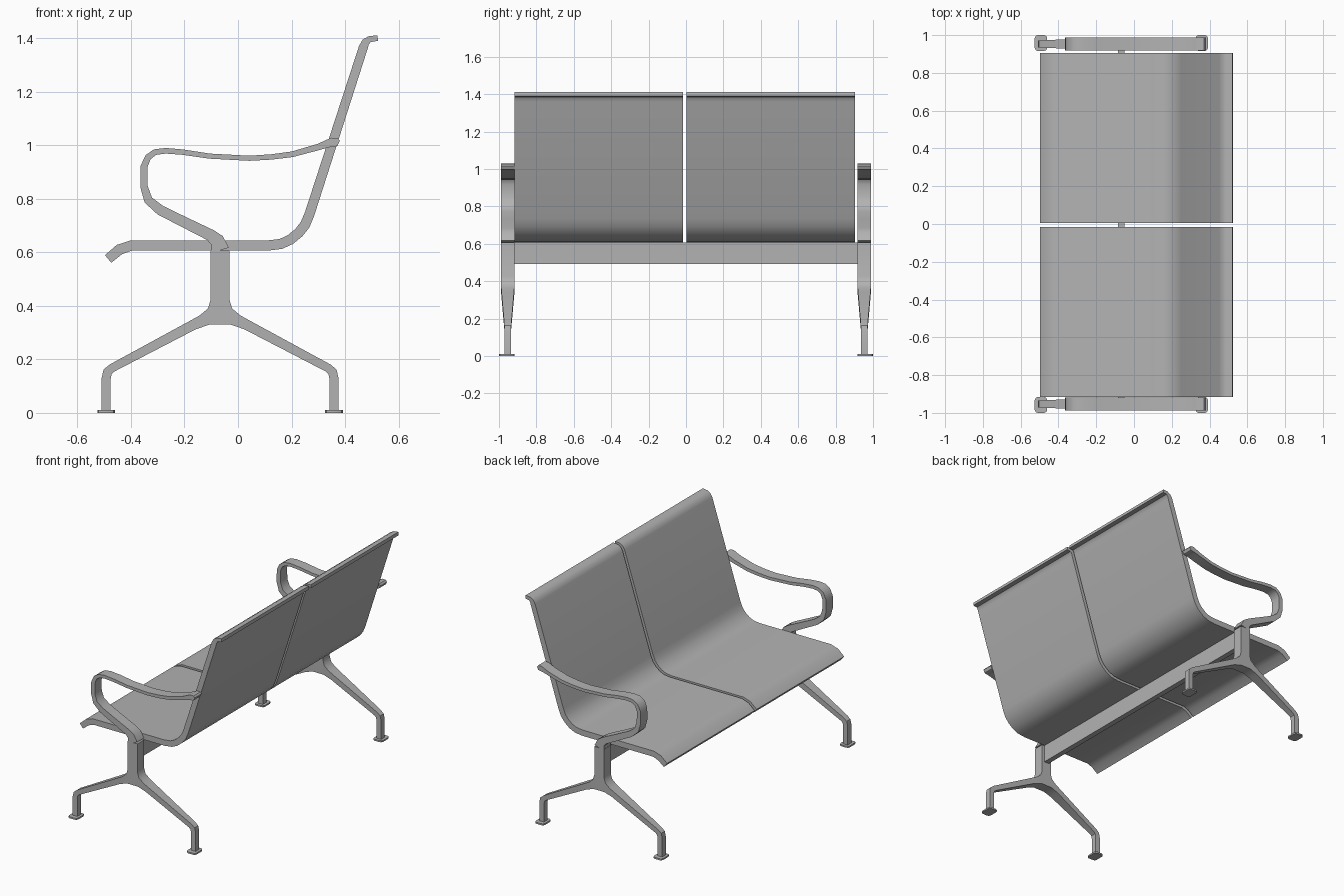
import bpy
import bmesh
from mathutils import Vector

cube = bpy.data.objects.get("Cube")
if cube:
    bpy.data.objects.remove(cube, do_unlink=True)

metal = bpy.data.materials.new("satin grey metal")
metal.use_nodes = True
GREY = (0.45, 0.45, 0.45, 1)
metal.diffuse_color = GREY
metal.node_tree.nodes["Principled BSDF"].inputs["Base Color"].default_value = GREY


def finish(name, bm, location):
    bmesh.ops.recalc_face_normals(bm, faces=bm.faces)
    mesh = bpy.data.meshes.new(name)
    bm.to_mesh(mesh)
    bm.free()
    mesh.materials.append(metal)
    obj = bpy.data.objects.new(name, mesh)
    obj.location = location
    bpy.context.collection.objects.link(obj)
    bpy.ops.object.select_all(action="DESELECT")
    obj.select_set(True)
    bpy.context.view_layer.objects.active = obj
    bpy.ops.object.shade_smooth_by_angle(angle=0.6)
    return obj


def ribbon(pairs, widths):
    """Skin rectangular sections given by two edge points (x, z) and a y width."""
    bm = bmesh.new()
    rings = []
    for (a, b), w in zip(pairs, widths):
        corners = [(a, -w), (a, w), (b, w), (b, -w)]
        rings.append([bm.verts.new((p[0], y / 2, p[1])) for p, y in corners])
    for r, s in zip(rings, rings[1:]):
        for i in range(4):
            j = (i + 1) % 4
            bm.faces.new((r[i], r[j], s[j], s[i]))
    bm.faces.new(rings[0])
    bm.faces.new(rings[-1])
    return bm


def offset(path):
    """Turn a centre line of (x, z, thickness) into pairs of edge points."""
    pts = [Vector(p[:2]) for p in path]
    pairs = []
    for i, p in enumerate(pts):
        before = (p - pts[i - 1]).normalized() if i else Vector((0, 0))
        after = (pts[i + 1] - p).normalized() if i + 1 < len(pts) else Vector((0, 0))
        t = (before + after).normalized()
        n = Vector((-t.y, t.x)) * path[i][2] / 2
        pairs.append((p + n, p - n))
    return pairs


# Seat and back shells, one bent sheet each
shell = [(-.485, .575, .037), (-.443, .61, .04), (-.40, .625, .038),
         (.11, .625, .038), (.16, .631, .038), (.195, .647, .038),
         (.227, .673, .038), (.25, .702, .038), (.267, .742, .037),
         (.468, 1.365, .034), (.477, 1.385, .029), (.492, 1.396, .023),
         (.522, 1.40, .021)]
for side, y in (("left", .454), ("right", -.466)):
    finish(side + "_seat_shell", ribbon(offset(shell), [.9] * len(shell)), (0, y, 0))

# Beam under the seats
bm = bmesh.new()
bmesh.ops.create_cube(bm, size=1)
bmesh.ops.scale(bm, vec=(.035, 1.85, .115), verts=bm.verts)
finish("support_beam", bm, (-.067, 0, .549))

# Looped armrest, running down into the post
arm = [(.376, 1.007, .02), (.368, 1.011, .032), (.35, 1.011, .034),
       (.33, 1.004, .028), (.30, .993, .024), (.203, .966, .021),
       (.125, .956, .02), (.043, .951, .019), (-.106, .959, .019),
       (-.207, .974, .02), (-.27, .979, .021), (-.31, .974, .022),
       (-.336, .955, .024), (-.351, .92, .026), (-.351, .845, .028),
       (-.335, .795, .033), (-.29, .757, .038), (-.2, .712, .04),
       (-.103, .664, .044), (-.079, .645, .054), (-.067, .607, .069)]

# Half of the post and one splayed leg: upper edge, lower edge, width
leg = [((-.035, .607), (0, .607), .07), ((-.035, .423), (0, .423), .07),
       ((-.045, .39), (0, .33), .07), ((-.076, .364), (-.039, .33), .07),
       ((-.114, .343), (-.091, .312), .067), ((-.412, .181), (-.394, .155), .039),
       ((-.435, .162), (-.405, .145), .037), ((-.442, .132), (-.409, .125), .037),
       ((-.442, .008), (-.409, .008), .037)]

for side, s in (("left", 1), ("right", -1)):
    y = s * .953
    finish(side + "_armrest", ribbon(offset(arm), [.07] * len(arm)), (0, y, 0))

    bm = ribbon([p[:2] for p in leg], [p[2] for p in leg])
    inner = [f for f in bm.faces if all(abs(v.co.x) < .001 for v in f.verts)]
    bmesh.ops.delete(bm, geom=inner, context="FACES")
    frame = finish(side + "_post_and_legs", bm, (-.067, y, 0))
    frame.modifiers.new("Mirror", "MIRROR")

    # Foot pads with clipped corners
    for end, x in (("front", -.4925), ("rear", .3585)):
        bm = bmesh.new()
        bmesh.ops.create_cube(bm, size=1)
        bmesh.ops.scale(bm, vec=(.066, .084, .01), verts=bm.verts)
        upright = [e for e in bm.edges if abs(e.verts[0].co.z - e.verts[1].co.z) > .005]
        bmesh.ops.bevel(bm, geom=upright, offset=.016, segments=2, profile=.5,
                        affect="EDGES")
        finish(side + "_" + end + "_foot", bm, (x, s * .958, .005))
